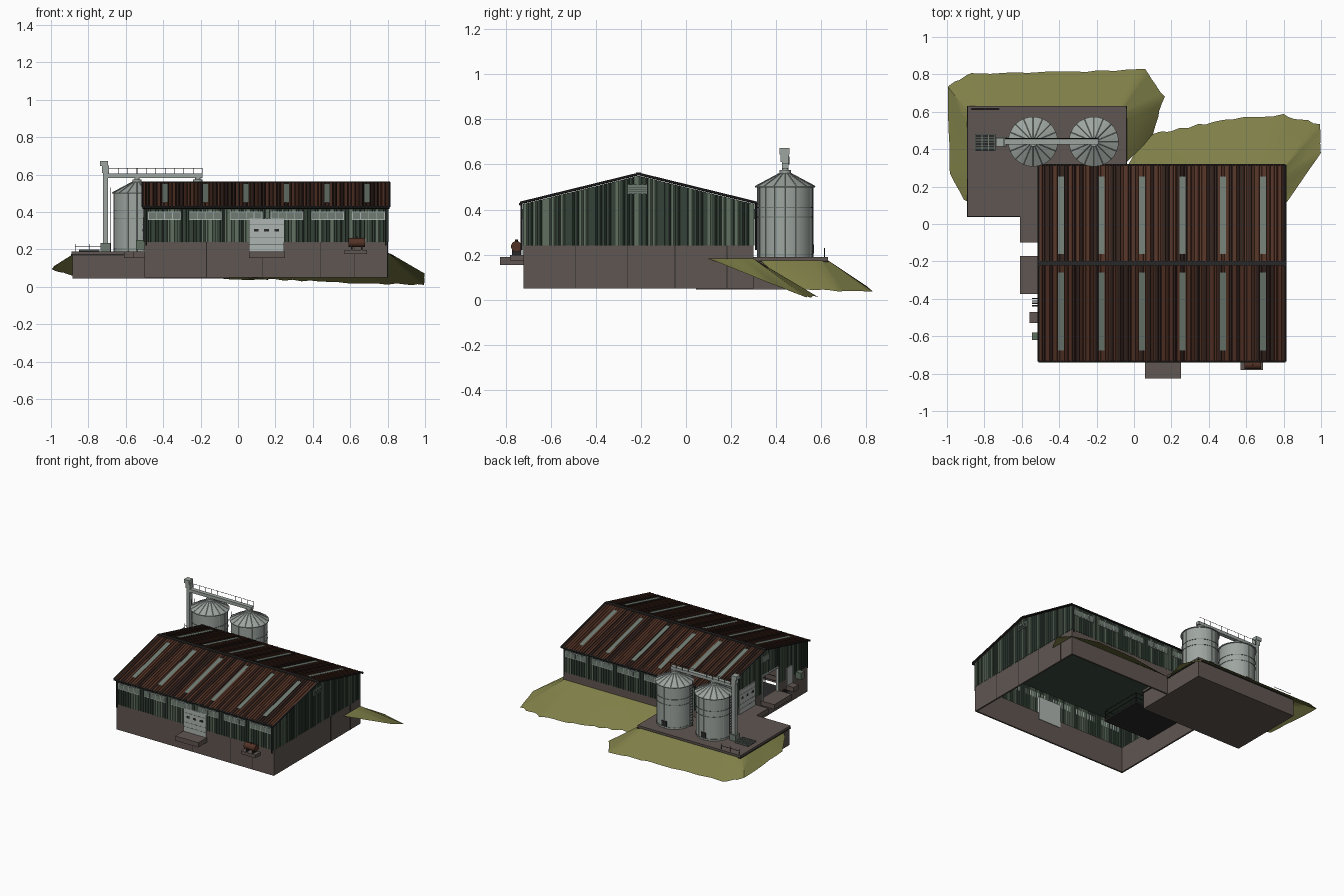
import bpy, bmesh, math, random
from mathutils import Vector, Matrix

random.seed(4)
old = bpy.data.objects.get("Cube")
if old:
    bpy.data.objects.remove(old, do_unlink=True)


def material(name, *rgb):
    m = bpy.data.materials.new(name)
    m.use_nodes = True
    m.diffuse_color = (*rgb, 1)
    m.node_tree.nodes["Principled BSDF"].inputs["Base Color"].default_value = (*rgb, 1)
    return m


CONCRETE = material("concrete", .115, .092, .082)
DARK = material("dark metal", .022, .022, .022)
GREEN = material("dark green siding", .035, .055, .04)
PALE = material("pale green siding", .115, .16, .115)
RUST = material("rusty roof", .085, .032, .019)
BROWN = material("dark brown roof", .032, .016, .012)
STEEL = material("galvanised steel", .34, .38, .355)
SKY = material("skylight", .16, .2, .17)
FRAME = material("pale grey paint", .42, .46, .44)
GRASS = material("grass", .21, .21, .065)


def finish(name, bm, *mats, smooth=False):
    me = bpy.data.meshes.new(name)
    bm.to_mesh(me)
    bm.free()
    for m in mats:
        me.materials.append(m)
    ob = bpy.data.objects.new(name, me)
    bpy.context.collection.objects.link(ob)
    if smooth:
        bpy.ops.object.select_all(action='DESELECT')
        ob.select_set(True)
        bpy.context.view_layer.objects.active = ob
        bpy.ops.object.shade_smooth_by_angle(angle=math.radians(35))
    return ob


def boxes(name, mat, *spans):
    """Boxes given as x, y, z ranges, joined in one object."""
    bm = bmesh.new()
    for x0, x1, y0, y1, z0, z1 in spans:
        m = Matrix.Translation(((x0 + x1) / 2, (y0 + y1) / 2, (z0 + z1) / 2))
        bmesh.ops.create_cube(bm, size=1, matrix=m @ Matrix.Diagonal((x1 - x0, y1 - y0, z1 - z0, 1)))
    return finish(name, bm, mat)


def rods(name, mat, r, *pairs, sides=6):
    """Round bars between pairs of points."""
    bm = bmesh.new()
    for a, b in pairs:
        a, b = Vector(a), Vector(b)
        d = b - a
        m = Matrix.Translation((a + b) / 2) @ d.to_track_quat('Z', 'Y').to_matrix().to_4x4()
        bmesh.ops.create_cone(bm, cap_ends=True, segments=sides, radius1=r, radius2=r, depth=d.length, matrix=m)
    return finish(name, bm, mat, smooth=sides > 8)


def lathe(name, mat, x, y, profile, n=32):
    bm = bmesh.new()
    rings = [[bm.verts.new((x + r * math.cos(k * math.tau / n), y + r * math.sin(k * math.tau / n), z))
              for k in range(n)] for r, z in profile]
    for a, b in zip(rings, rings[1:]):
        for k in range(n):
            bm.faces.new((a[k], a[(k + 1) % n], b[(k + 1) % n], b[k]))
    return finish(name, bm, mat, smooth=True)


def ribbed(name, start, end, count, place, mats, odds):
    """Ribbed sheet; place(u, mid, depth) gives its lower and upper point."""
    bm = bmesh.new()
    step = (end - start) / count
    for i in range(count):
        tone = 0 if random.random() < odds else 1
        rib = [(0, 0), (.6, 0), (.68, .004), (.92, .004), (1, 0)]
        for (a, da), (b, db) in zip(rib, rib[1:]):
            u, v = start + (i + a) * step, start + (i + b) * step
            lo, hi = place(u, (u + v) / 2, da)
            lo2, hi2 = place(v, (u + v) / 2, db)
            f = bm.faces.new([bm.verts.new(p) for p in (lo, lo2, hi2, hi)])
            f.material_index = tone
    return finish(name, bm, *mats)


# Main dimensions
X0, X1, Y0, Y1 = -.5, .8, -.72, .3
BASE, SILL, EAVE, RIDGE, RY, T = .05, .24, .425, .55, -.21, .012
DOOR_Y = (-.365, -.18)
FLOOR, HEAD = .19, .37


def roof_z(y):
    half = (Y1 - Y0) / 2
    return RIDGE - (RIDGE - EAVE) * abs(y - RY) / half


# Concrete base walls, open at the loading door
boxes("base_walls", CONCRETE,
      (X0, X1, Y0, Y0 + T, BASE, SILL), (X0, X1, Y1 - T, Y1, BASE, SILL),
      (X1 - T, X1, Y0, Y1, BASE, SILL), (X0, X0 + T, Y0, DOOR_Y[0], BASE, SILL),
      (X0, X0 + T, DOOR_Y[1], Y1, BASE, SILL), (X0, X0 + T, *DOOR_Y, BASE, FLOOR))
boxes("base_joints", DARK,
      *[(x, x + .003, Y0 - .001, Y0, BASE, SILL) for x in (-.17, .13, .44, .62)],
      *[(X1, X1 + .001, y, y + .003, BASE, SILL) for y in (-.49, -.26, -.05, .18)])

# Ribbed siding on the four walls
tones = (GREEN, PALE)
for label, y, s in (("front", Y0, -1), ("back", Y1, 1)):
    ribbed(label + "_siding", X0, X1, 64,
           lambda u, m, d: ((u, y + s * d, SILL), (u, y + s * d, EAVE)), tones, .6)


def left_wall(u, mid, d):
    low = HEAD if DOOR_Y[0] < mid < DOOR_Y[1] else SILL
    return (X0 - d, u, low), (X0 - d, u, roof_z(u))


ribbed("left_siding", Y0, Y1, 50, left_wall, tones, .6)
ribbed("right_siding", Y0, Y1, 50,
       lambda u, m, d: ((X1 + d, u, SILL), (X1 + d, u, roof_z(u))), tones, .7)

# Roof slopes, lining, skylights, ridge cap and edge trim
for label, s in (("front", -1), ("back", 1)):
    ye = RY + s * .525
    ze = roof_z(ye) + .008
    ribbed(label + "_roof", X0 - .01, X1 + .01, 66,
           lambda u, m, d: ((u, ye, ze + d), (u, RY, RIDGE + .008 + d)), (RUST, BROWN), .62)
    bm = bmesh.new()
    bm.faces.new([bm.verts.new(p) for p in ((X0, ye, ze - .006), (X1, ye, ze - .006),
                                            (X1, RY, RIDGE + .002), (X0, RY, RIDGE + .002))])
    finish(label + "_roof_lining", bm, GREEN)
    bm = bmesh.new()
    for k in range(6):
        x = -.405 + k * .216
        ya, yb = RY + s * .05, RY + s * .465
        corners = [(x, ya), (x + .032, ya), (x + .032, yb), (x, yb)]
        bm.faces.new([bm.verts.new((a, b, roof_z(b) + .0145)) for a, b in corners])
    finish(label + "_skylights", bm, SKY)
    rods(label + "_gable_trim", DARK, .006,
         *[((x, ye, ze), (x, RY, RIDGE + .008)) for x in (X0 - .01, X1 + .01)])
    rods(label + "_gutter", DARK, .007, ((X0 - .01, ye, ze - .005), (X1 + .01, ye, ze - .005)))
    yw = (Y1 if s > 0 else Y0) + s * .01
    rods(label + "_downpipes", DARK, .004, *[((x, yw, .22), (x, yw, EAVE)) for x in (X0 + .01, X1 - .01)])
boxes("ridge_cap", DARK, (X0 - .01, X1 + .01, RY - .011, RY + .011, RIDGE + .008, RIDGE + .014))

# Strip windows: pale frame with dull panes on both long walls
frames, panes = [], []
for k in range(6):
    x = -.48 + k * .218
    for a, b, c in ((Y0 - .007, Y0 - .001, Y0 - .008), (Y1 + .001, Y1 + .007, Y1 + .008)):
        frames.append((x, x + .175, a, b, .358, .402))
        for p in range(4):
            q = x + .004 + p * .0425
            panes.append((q, q + .039, min(a, c), max(b, c), .363, .397))
boxes("window_frames", FRAME, *frames)
boxes("window_panes", SKY, *panes)

# Sectional doors, one in front and one on the left wall
boxes("front_door", FRAME, (.06, .245, Y0 - .009, Y0 + T + .004, FLOOR, .365))
boxes("front_door_lights", DARK, *[(x, x + .025, Y0 - .011, Y0 - .008, .295, .31) for x in (.085, .14, .195)])
boxes("front_door_seams", SKY, *[(.06, .245, Y0 - .010, Y0 - .008, z, z + .003) for z in (.225, .26, .33)])
boxes("left_door", FRAME, (X0 - .009, X0 + T + .004, -.09, .095, FLOOR, .365))
boxes("left_door_lights", DARK, *[(X0 - .011, X0 - .008, y, y + .025, .295, .31) for y in (-.07, -.01, .05)])
boxes("left_door_seams", SKY, *[(X0 - .010, X0 - .008, -.09, .095, z, z + .003) for z in (.225, .26, .33)])
boxes("open_door_frame", FRAME, *[(X0 - .009, X0 + .01, y - .004, y + .004, FLOOR, HEAD) for y in DOOR_Y],
      (X0 - .009, X0 + .01, *DOOR_Y, HEAD - .006, HEAD + .004))
boxes("side_door", FRAME, (X0 - .008, X0 + .002, -.535, -.47, FLOOR, .32))

# Gable vents
boxes("gable_vents", SKY, (X1 + .002, X1 + .009, -.26, -.17, .47, .512),
      (X0 - .009, X0 - .002, -.26, -.17, .47, .512))
boxes("vent_slats", GREEN, *[(X1 + .008, X1 + .011, -.255, -.175, z, z + .003) for z in (.478, .488, .498)])

# Loading platforms outside
boxes("loading_docks", CONCRETE, (.06, .25, -.825, Y0, .155, FLOOR), (-.61, X0, -.375, -.17, .155, FLOOR),
      (-.61, X0, -.1, .04, .155, FLOOR), (-.56, X0, -.53, -.47, .155, FLOOR), (.57, .69, -.78, Y0, .175, .198))
boxes("dock_steps", DARK, *[(-.545, X0, -.44 + k * .013, -.434 + k * .013, .17 - k * .004, .175 - k * .004)
                            for k in range(4)])
boxes("meter_box", PALE, (-.545, X0, -.62, -.58, .2, .25))

# Inner loading floor with railing
boxes("inner_floor", DARK, (X0 + T, -.1, -.43, -.1, .178, FLOOR))
rail = []
for z in (.225, .26):
    rail += [((-.48, -.425, z), (-.105, -.425, z)), ((-.105, -.425, z), (-.105, -.105, z)),
             ((-.105, -.105, z), (-.48, -.105, z))]
rail += [((x, y, FLOOR), (x, y, .26)) for x in (-.48, -.355, -.23, -.105) for y in (-.425, -.105)]
rods("inner_railing", DARK, .0025, *rail)

# Small fuel tank by the front wall
rods("fuel_tank", RUST, .024, ((.59, -.752, .236), (.68, -.752, .236)), sides=20)
boxes("tank_cradles", DARK, *[(x, x + .008, -.772, -.732, .198, .22) for x in (.605, .657)])
rods("tank_filler", RUST, .006, ((.635, -.752, .25), (.635, -.752, .268)))

# Silo yard slab
boxes("yard_block", CONCRETE, (-.885, -.045, .045, .625, .045, .175))
boxes("yard_slab", CONCRETE, (-.89, -.04, .04, .63, .175, FLOOR))
boxes("yard_slab_edge", DARK, (-.892, -.038, .038, .632, .168, .175))

# Silos with bands, ribs, caps and ladders
SY = .44
for label, x in (("left", -.215), ("right", -.54)):
    lathe(label + "_silo", STEEL, x, SY,
          [(0, FLOOR), (.123, FLOOR), (.123, .5), (.133, .498), (.133, .503), (.025, .56), (.025, .575), (0, .575)])
    for i, z in enumerate((.2, .365, .408)):
        lathe(f"{label}_silo_band_{i}", SKY, x, SY, [(.123, z), (.1255, z), (.1255, z + .004), (.123, z + .004)])
    ribs = []
    for k in range(16):
        c, s = math.cos(k * math.tau / 16), math.sin(k * math.tau / 16)
        ribs.append(((x + .133 * c, SY + .133 * s, .503), (x + .025 * c, SY + .025 * s, .561)))
        ribs.append(((x + .1225 * c, SY + .1225 * s, FLOOR), (x + .1225 * c, SY + .1225 * s, .5)))
    rods(label + "_silo_ribs", STEEL, .002, *ribs, sides=4)
    lx = x - .14
    rods(label + "_silo_ladder", DARK, .0018, *[((lx, SY + s, FLOOR), (lx, SY + s, .53)) for s in (-.014, .014)],
         *[((lx, SY - .014, .2 + k * .02), (lx, SY + .014, .2 + k * .02)) for k in range(16)], sides=4)
    boxes(label + "_silo_hatch", DARK, (x - .02, x + .02, SY + .115, SY + .127, .205, .245))

# Bucket elevator, overhead conveyor and catwalk rail
boxes("elevator_leg", STEEL, (-.722, -.696, .425, .455, FLOOR, .64))
boxes("elevator_head", STEEL, (-.738, -.694, .415, .46, .645, .672), (-.728, -.69, .42, .456, .61, .648))
boxes("elevator_boot", SKY, (-.735, -.683, .415, .465, FLOOR, .235))
boxes("conveyor", STEEL, (-.72, -.19, .425, .455, .582, .605))
rods("conveyor_spouts", STEEL, .014, *[((x, SY, .565), (x, SY, .59)) for x in (-.54, -.215)], sides=12)
rods("catwalk_rail", DARK, .0015, ((-.69, .457, .635), (-.19, .457, .635)),
     *[((-.69 + k * .05, .457, .6), (-.69 + k * .05, .457, .635)) for k in range(11)], sides=4)

# Intake grate with low rails
boxes("intake_pit", DARK, (-.85, -.74, .39, .48, FLOOR, .193))
boxes("intake_bars", SKY, *[(-.85, -.74, .39 + k * .0143, .394 + k * .0143, .193, .2) for k in range(7)],
      *[(-.85 + k * .035, -.845 + k * .035, .39, .48, .193, .2) for k in range(4)])
rods("intake_rail", DARK, .002, ((-.87, .615, .215), (-.72, .615, .215)),
     *[((x, .615, FLOOR), (x, .615, .23)) for x in (-.87, -.795, -.72)], sides=4)


def bank(name, pairs):
    """Grass slope lofted from wall points to foot points, with a ragged foot."""
    bm = bmesh.new()
    rows = []
    for (a, b), (c, d) in zip(pairs, pairs[1:]):
        a, b, c, d = map(Vector, (a, b, c, d))
        for k in range(6):
            top, foot = a.lerp(c, k / 6), b.lerp(d, k / 6)
            foot = top.lerp(foot, random.uniform(.95, 1.0))
            rows.append([bm.verts.new(top.lerp(foot, t / 3)) for t in range(4)])
    rows.append([bm.verts.new(Vector(pairs[-1][0]).lerp(Vector(pairs[-1][1]), t / 3)) for t in range(4)])
    for p, q in zip(rows, rows[1:]):
        for t in range(3):
            bm.faces.new((p[t], p[t + 1], q[t + 1], q[t]))
    return finish(name, bm, GRASS, smooth=True)


# Grass banks behind the barn and round the yard
H = .182
bank("barn_bank", [((.8, .1, H), (.82, .12, .175)), ((.8, .25, H), (1, .38, .07)), ((.8, Y1, H), (1, .54, .006)),
                   ((.72, Y1, H), (.8, .59, .01)), ((.45, Y1, H), (.48, .565, .022)),
                   ((.2, Y1, H), (.2, .505, .035)), ((-.04, Y1, H), (.06, .48, .045))])
bank("yard_bank", [((-.89, .12, .165), (-.91, .13, .15)), ((-.89, .25, .17), (-.985, .27, .11)),
                   ((-.89, .6, .17), (-1, .74, .09)), ((-.87, .63, .175), (-.87, .81, .055)),
                   ((-.25, .63, .175), (-.25, .82, .045)), ((-.06, .63, .175), (.06, .83, .036)),
                   ((-.04, .6, .175), (.165, .68, .036)), ((-.04, .33, .175), (.1, .47, .045))])
